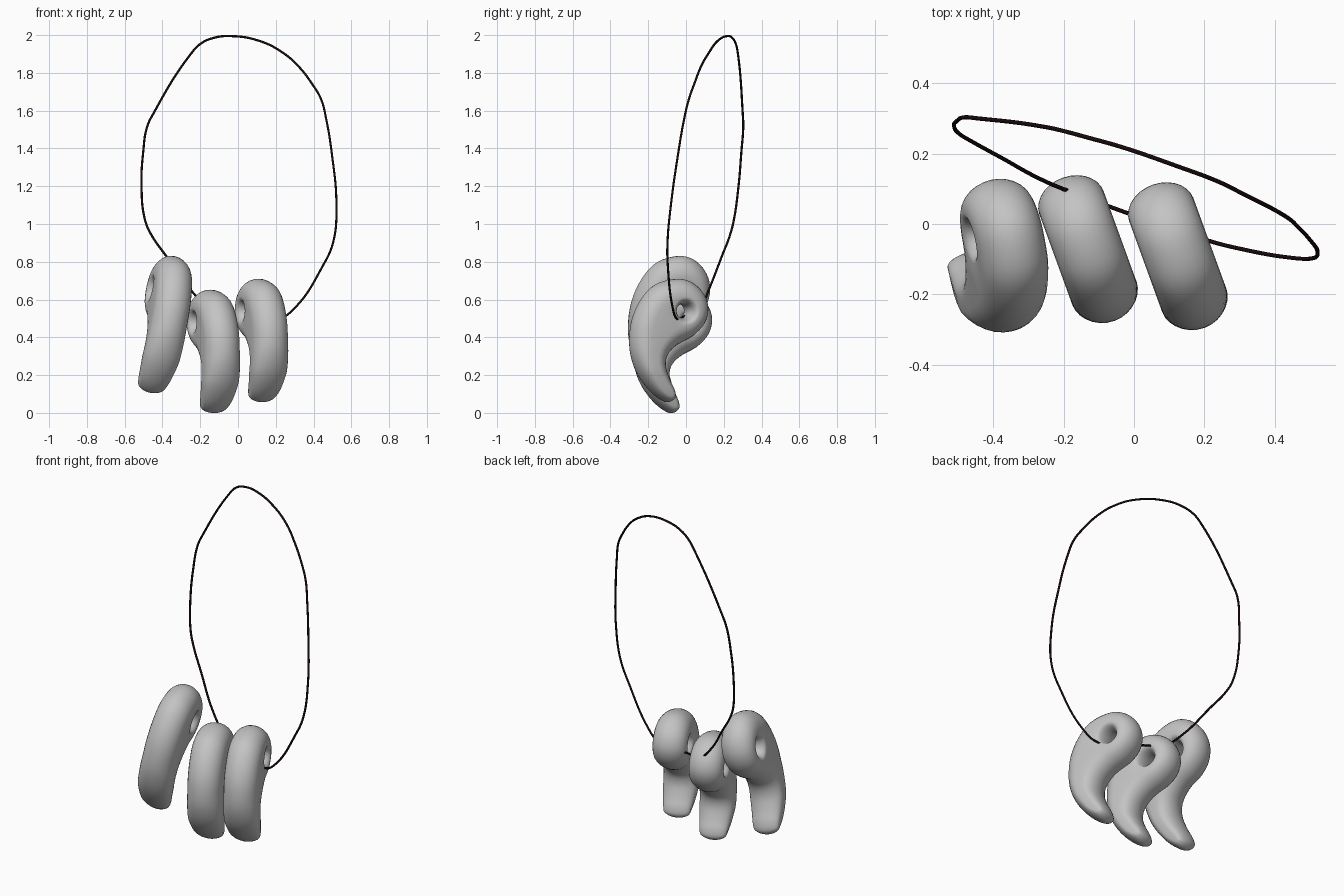
import bpy, bmesh
from math import sin, cos, pi, radians
from mathutils import Vector

cube = bpy.data.objects.get("Cube")
if cube:
    bpy.data.objects.remove(cube, do_unlink=True)


def material(name, color):
    m = bpy.data.materials.new(name)
    m.use_nodes = True
    m.diffuse_color = color
    m.node_tree.nodes["Principled BSDF"].inputs["Base Color"].default_value = color
    return m


stone = material("grey stone", (0.55, 0.55, 0.55, 1))
dark = material("dark cord", (0.01, 0.003, 0.003, 1))

# Comma-shaped side profile (depth, height), clockwise from the top of the head
PROFILE = [(-.05, .71), (.03, .69), (.09, .63), (.112, .55), (.09, .47), (.03, .405),
           (-.055, .357), (-.105, .305), (-.115, .245), (-.095, .18), (-.07, .125),
           (-.066, .078), (-.105, .057), (-.17, .1), (-.236, .18), (-.278, .27),
           (-.296, .37), (-.284, .49), (-.236, .6), (-.16, .68)]
MIDDLE = Vector((-.09, .38))
STRETCH = 1.06
HALF_THICK = .097
STEPS = 14


def to_local(p):
    return Vector(((p[0] - MIDDLE.x) * STRETCH, p[1] - MIDDLE.y))


def ramp(value, low, high):
    return min(1, max(0, (value - low) / (high - low)))


def smooth_loop(points, cuts=4):
    """Closed Catmull-Rom curve through the points."""
    out, n = [], len(points)
    for i in range(n):
        a, b, c, d = (points[(i + k) % n] for k in (-1, 0, 1, 2))
        for j in range(cuts):
            t = j / cuts
            out.append(.5 * (2 * b + (c - a) * t + (2 * a - 5 * b + 4 * c - d) * t ** 2
                             + (3 * b - a - 3 * c + d) * t ** 3))
    return out


def rounded_wall(bm, loop, inward, rounding):
    """Bulging wall around a loop; returns its two rim edge lists."""
    n, rings = len(loop), []
    for s in range(STEPS + 1):
        t = pi * (s / STEPS - .5)
        ring = []
        for p, d, r in zip(loop, inward, rounding):
            q = p + d * r * (1 - cos(t))
            # The tail rounds off toward its tip
            half = HALF_THICK * (.5 + .5 * ramp(q.y, -.335, -.16) ** .5)
            ring.append(bm.verts.new((half * sin(t), q.x, q.y)))
        rings.append(ring)
    for lo, hi in zip(rings, rings[1:]):
        for i in range(n):
            j = (i + 1) % n
            bm.faces.new((lo[i], lo[j], hi[j], hi[i]))
    return [[bm.edges.get((r[i], r[(i + 1) % n])) for i in range(n)]
            for r in (rings[0], rings[-1])]


def bead_mesh():
    bm = bmesh.new()
    center = to_local((-.03, .54))
    # Outer wall: full rounding on the body, tighter near the hole and the tail
    loop = smooth_loop([to_local(p) for p in PROFILE])
    inward, rounding = [], []
    for i, p in enumerate(loop):
        t = (loop[(i + 1) % len(loop)] - loop[i - 1]).normalized()
        inward.append(Vector((t.y, -t.x)))
        rounding.append(min((p - center).length - .075,
                            .03 + .062 * ramp(p.y, -.28, 0)))
    outer = rounded_wall(bm, loop, inward, rounding)
    # Flared cord hole through the head
    spokes = [Vector((cos(2 * pi * i / 32), sin(2 * pi * i / 32))) for i in range(32)]
    hole = rounded_wall(bm, [center + d * .035 for d in spokes], spokes, [.036] * 32)
    # Side faces between rim and hole
    for rim, ring, side in zip(outer, hole, (-1, 1)):
        bmesh.ops.triangle_fill(bm, use_beauty=True, edges=rim + ring, normal=(side, 0, 0))
    bmesh.ops.recalc_face_normals(bm, faces=bm.faces)
    for f in bm.faces:
        f.smooth = True
    me = bpy.data.meshes.new("bead")
    bm.to_mesh(me)
    bm.free()
    me.materials.append(stone)
    return me


# Three hanging beads sharing one mesh: place, roll, yaw, height scale
mesh = bead_mesh()
for name, place, roll, yaw, tall in (
        ("left_bead", (.125, -.09, .38), 0, 20, 1),
        ("middle_bead", (-.13, -.07, .322), 0, 20, 1),
        ("right_bead", (-.396, -.092, .464), 11.5, 13, 1.13)):
    ob = bpy.data.objects.new(name, mesh)
    ob.location = place
    ob.rotation_euler = (0, radians(roll), radians(yaw))
    ob.scale.z = tall
    bpy.context.collection.objects.link(ob)

# Thin cord loop, threaded through the beads
PATH = [(-.04, .22, 1.995), (.12, .165, 1.967), (.24, .12, 1.905), (.32, .08, 1.835),
        (.39, .045, 1.745), (.44, .015, 1.66), (.467, -.01, 1.555), (.497, -.042, 1.37),
        (.521, -.08, 1.1), (.503, -.098, .9), (.447, -.096, .775), (.3, -.07, .555),
        (.22, -.05, .5), (.1, -.01, .51), (-.03, .035, .535), (-.15, .08, .56),
        (-.25, .12, .65), (-.38, .19, .83), (-.46, .234, .945), (-.492, .253, 1.02),
        (-.511, .278, 1.2), (-.502, .293, 1.38), (-.481, .303, 1.515),
        (-.445, .3, 1.59), (-.25, .275, 1.9), (-.2, .264, 1.953), (-.13, .245, 1.985)]
curve = bpy.data.curves.new("cord", "CURVE")
curve.dimensions = "3D"
curve.bevel_depth = .006
curve.bevel_resolution = 2
curve.resolution_u = 8
spline = curve.splines.new("BEZIER")
spline.bezier_points.add(len(PATH) - 1)
spline.use_cyclic_u = True
for bp, co in zip(spline.bezier_points, PATH):
    bp.co = co
    bp.handle_left_type = bp.handle_right_type = "AUTO"
curve.materials.append(dark)
bpy.context.collection.objects.link(bpy.data.objects.new("cord", curve))
